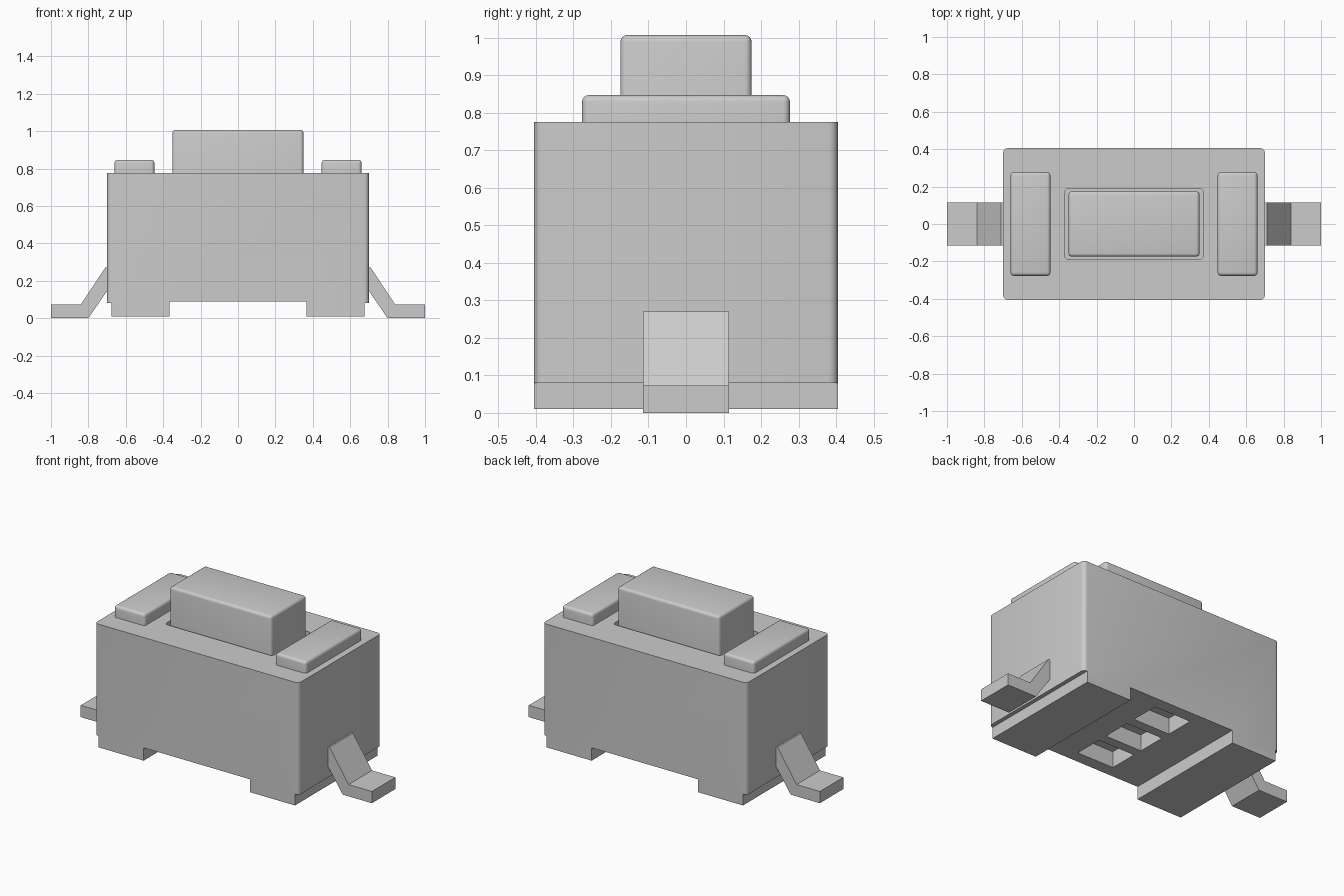
import bpy
import bmesh
import math

if "Cube" in bpy.data.objects:
    bpy.data.objects.remove(bpy.data.objects["Cube"], do_unlink=True)

# Single flat material
grey = bpy.data.materials.new("plain_grey")
grey.use_nodes = True
colour = (0.6, 0.6, 0.6, 1)
grey.diffuse_color = colour
grey.node_tree.nodes["Principled BSDF"].inputs["Base Color"].default_value = colour


def finish(name, bm):
    bmesh.ops.recalc_face_normals(bm, faces=bm.faces)
    mesh = bpy.data.meshes.new(name)
    bm.to_mesh(mesh)
    bm.free()
    mesh.materials.append(grey)
    obj = bpy.data.objects.new(name, mesh)
    bpy.context.collection.objects.link(obj)
    return obj


def block(name, low, high, radius=0.0, round_top=False):
    """Box between two corners, with rounded upright and optional top edges."""
    bm = bmesh.new()
    bmesh.ops.create_cube(bm, size=1)
    for v in bm.verts:
        v.co = [(a + b) / 2 + c * (b - a) for a, b, c in zip(low, high, v.co)]
    if radius:
        def wanted(e):
            a, b = (v.co.z for v in e.verts)
            upright = abs(a - b) > 1e-4
            return upright or (round_top and min(a, b) > high[2] - 1e-4)
        bmesh.ops.bevel(bm, geom=[e for e in bm.edges if wanted(e)],
                        offset=radius, segments=4, profile=0.5, affect='EDGES')
    return finish(name, bm)


def activate(obj):
    bpy.ops.object.select_all(action='DESELECT')
    obj.select_set(True)
    bpy.context.view_layer.objects.active = obj


def smooth(obj):
    activate(obj)
    bpy.ops.object.shade_smooth_by_angle(angle=math.radians(32))


def cut(obj, low, high, radius=0.0):
    cutter = block("cutter", low, high, radius)
    cutter.hide_render = True
    mod = obj.modifiers.new("cut", 'BOOLEAN')
    mod.operation, mod.solver, mod.object = 'DIFFERENCE', 'EXACT', cutter
    activate(obj)
    bpy.ops.object.modifier_apply(modifier=mod.name)
    bpy.data.objects.remove(cutter, do_unlink=True)


# Housing with underside channel, end steps, pockets and button opening
housing = block("housing", (-0.7, -0.405, 0.01), (0.7, 0.405, 0.775), 0.025)
cut(housing, (-0.365, -0.6, -0.1), (0.365, 0.6, 0.09))
for side in (-1, 1):
    xs = sorted((side * 0.675, side * 0.9))
    cut(housing, (xs[0], -0.6, -0.1), (xs[1], 0.6, 0.08))
for y in (-0.24, 0, 0.24):
    cut(housing, (-0.125, y - 0.09, 0.0), (0.125, y + 0.09, 0.19))
cut(housing, (-0.37, -0.19, 0.68), (0.37, 0.19, 0.9), 0.02)
smooth(housing)

# Push button
button = block("button", (-0.35, -0.175, 0.66), (0.35, 0.175, 1.007), 0.018, True)
smooth(button)

# Raised end pads and bent legs, one of each per side
leg_profile = [(1, 0), (1, 0.073), (0.84, 0.073), (0.71, 0.27),
               (0.69, 0.27), (0.69, 0.16), (0.8, 0)]
for side, label in ((1, "left"), (-1, "right")):
    xs = sorted((side * 0.447, side * 0.66))
    smooth(block(label + "_pad", (xs[0], -0.277, 0.76),
                 (xs[1], 0.277, 0.847), 0.018, True))
    bm = bmesh.new()
    face = bm.faces.new([bm.verts.new((side * x, -0.115, z)) for x, z in leg_profile])
    moved = bmesh.ops.extrude_face_region(bm, geom=[face])["geom"]
    bmesh.ops.translate(bm, vec=(0, 0.23, 0),
                        verts=[g for g in moved if isinstance(g, bmesh.types.BMVert)])
    finish(label + "_leg", bm)
